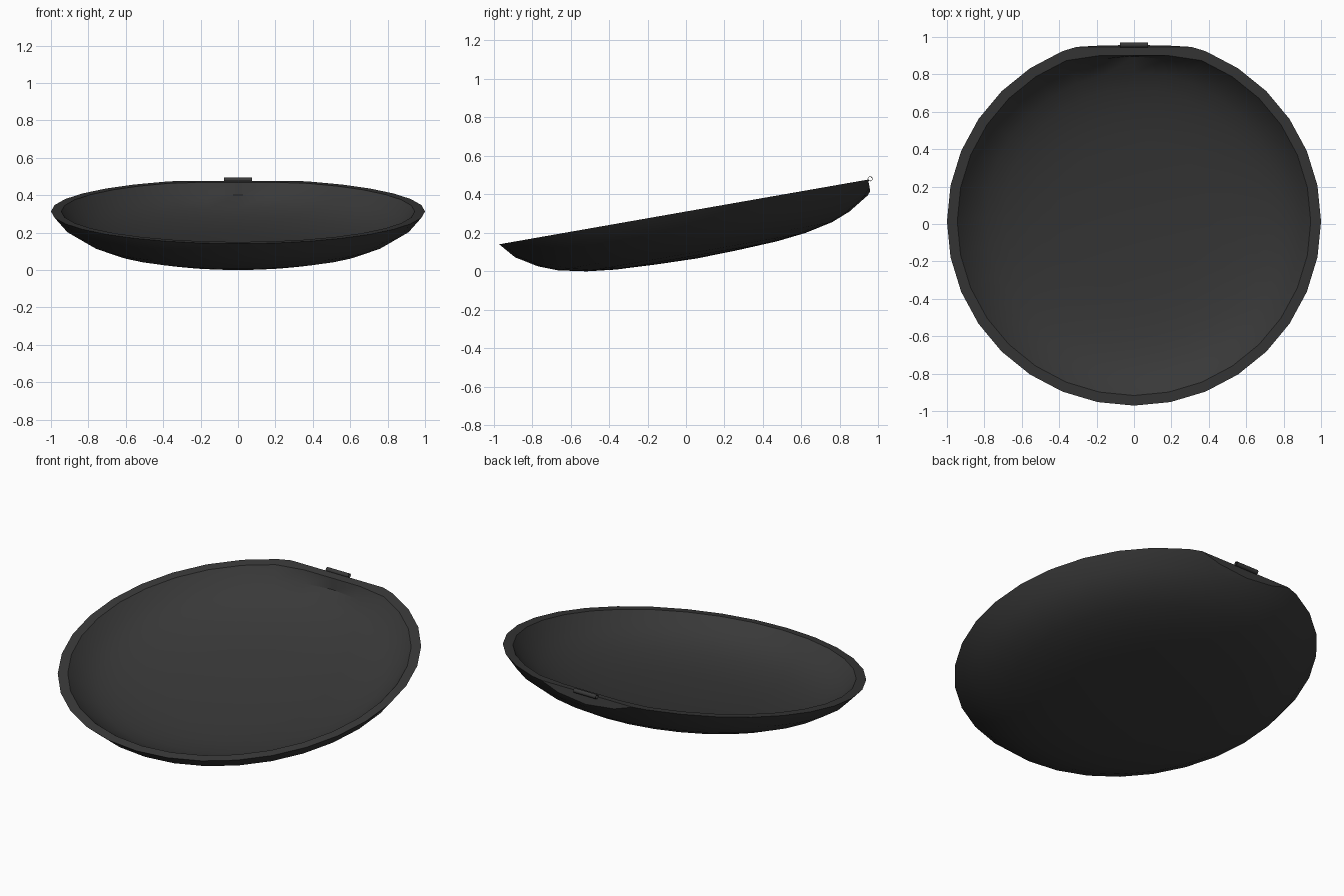
import bpy, bmesh, math
from mathutils import Matrix, Vector

if "Cube" in bpy.data.objects:
    bpy.data.objects.remove(bpy.data.objects["Cube"])

mat = bpy.data.materials.new("dark_plastic")
mat.diffuse_color = (0.04, 0.04, 0.04, 1)
mat.use_nodes = True
mat.node_tree.nodes["Principled BSDF"].inputs["Base Color"].default_value = mat.diffuse_color


def finish(name, bm, angle):
    bmesh.ops.recalc_face_normals(bm, faces=bm.faces)
    me = bpy.data.meshes.new(name)
    bm.to_mesh(me)
    bm.free()
    ob = bpy.data.objects.new(name, me)
    bpy.context.collection.objects.link(ob)
    me.materials.append(mat)
    bpy.ops.object.select_all(action='DESELECT')
    ob.select_set(True)
    bpy.context.view_layer.objects.active = ob
    bpy.ops.object.shade_smooth_by_angle(angle=math.radians(angle))
    return ob


def lathe(bm, profile, steps):
    vs = [bm.verts.new((r, 0, h)) for r, h in profile]
    es = [bm.edges.new(p) for p in zip(vs, vs[1:])]
    bmesh.ops.spin(bm, geom=vs + es, axis=(0, 0, 1), cent=(0, 0, 0),
                   angle=math.tau, steps=steps, use_merge=True)
    bmesh.ops.remove_doubles(bm, verts=bm.verts, dist=1e-4)


# Tilted dish: outer shell, flat rim and inner shell
outer = [(0, -.250), (.22, -.244), (.426, -.234), (.576, -.217), (.723, -.186),
         (.822, -.147), (.93, -.081), (1, 0)]
inner = [(.945, 0), (.885, -.065), (.79, -.118), (.695, -.150), (.56, -.178),
         (.41, -.194), (.21, -.204), (0, -.210)]
bm = bmesh.new()
lathe(bm, outer + inner, 32)

# Flat at the back of the rim
for v in bm.verts:
    if v.co.z > -.01 and v.co.xy.length < .97 and v.co.y > .9:
        v.co.y = min(v.co.y, .9)
cut = bmesh.ops.bisect_plane(bm, geom=bm.verts[:] + bm.edges[:] + bm.faces[:],
                             plane_co=(0, .947, 0), plane_no=(0, 1, 0), clear_outer=True)
edges = [e for e in cut["geom_cut"] if isinstance(e, bmesh.types.BMEdge)]
bmesh.ops.holes_fill(bm, edges=edges, sides=0)
tilt = Matrix.Translation((0, .014, .318)) @ Matrix.Rotation(math.radians(9.95), 4, 'X')
bm.transform(tilt)
low = min(v.co.z for v in bm.verts)
bmesh.ops.translate(bm, verts=bm.verts, vec=(0, 0, -low))
finish("dish", bm, 30)

# Small hollow hinge tube at the back
bm = bmesh.new()
lathe(bm, [(.013, -.075), (.013, .075), (.010, .075), (.010, -.075), (.013, -.075)], 12)
bm.transform(Matrix.Translation((0, .957, .481)) @ Matrix.Rotation(math.pi / 2, 4, 'Y'))
finish("hinge_tube", bm, 40)
